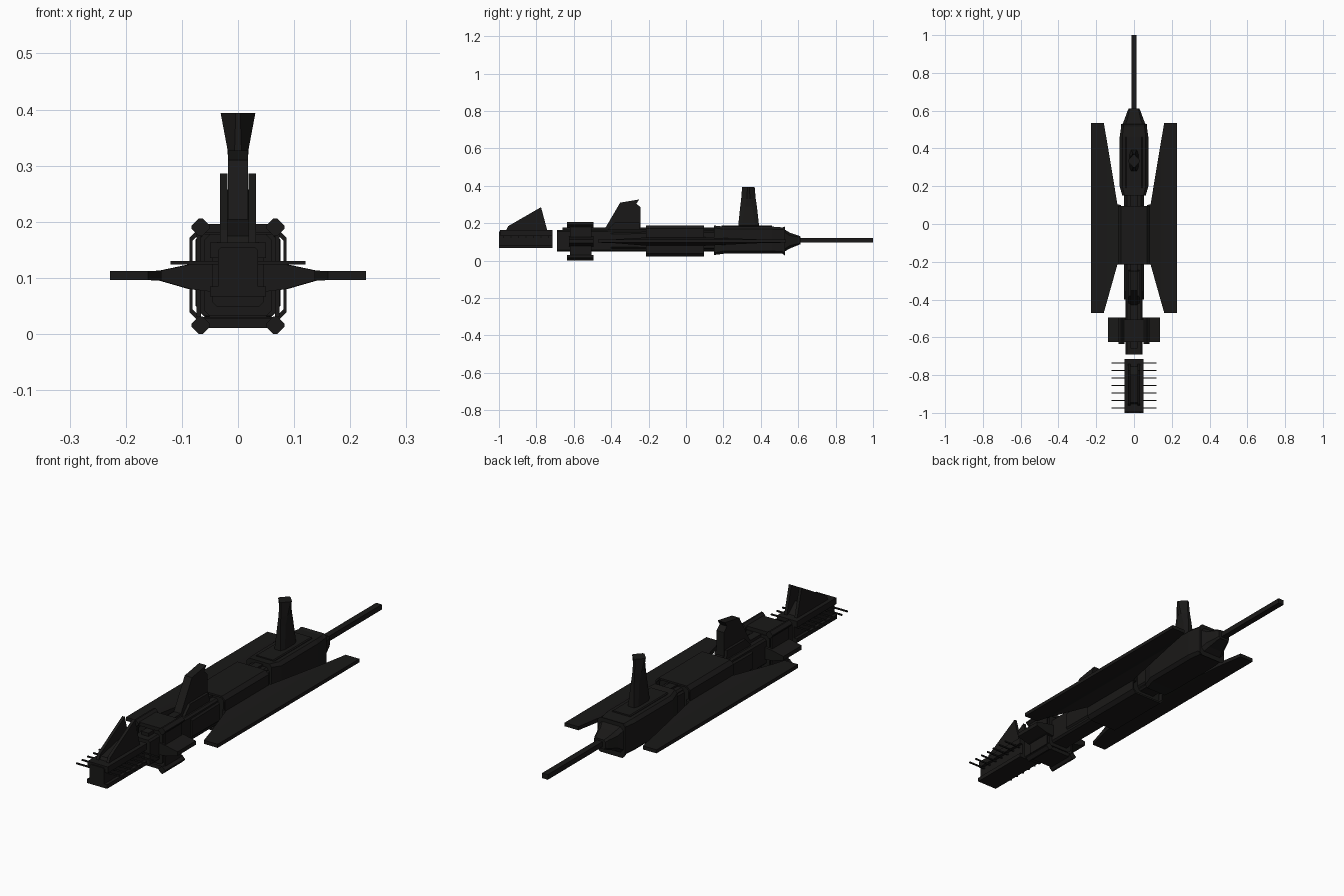
import bpy, bmesh
from mathutils import Vector

if "Cube" in bpy.data.objects:
    bpy.data.objects.remove(bpy.data.objects["Cube"])

mat = bpy.data.materials.new("dark_hull")
mat.diffuse_color = (0.010, 0.0095, 0.009, 1)
mat.use_nodes = True
mat.node_tree.nodes["Principled BSDF"].inputs["Base Color"].default_value = mat.diffuse_color


def finish(name, bm):
    bmesh.ops.remove_doubles(bm, verts=bm.verts, dist=1e-5)
    bmesh.ops.recalc_face_normals(bm, faces=bm.faces)
    me = bpy.data.meshes.new(name)
    bm.to_mesh(me)
    bm.free()
    ob = bpy.data.objects.new(name, me)
    bpy.context.collection.objects.link(ob)
    me.materials.append(mat)
    return ob


def place(axis, p, u, v):
    return {"x": (p, u, v), "y": (u, p, v), "z": (u, v, p)}[axis]


def loft(name, axis, sections):
    """Each section: position, u0, u1, v0, v1, chamfer u, chamfer v."""
    bm = bmesh.new()
    rings = []
    for p, u0, u1, v0, v1, a, b in sections:
        pts = [(u0 + a, v0), (u1 - a, v0), (u1, v0 + b), (u1, v1 - b),
               (u1 - a, v1), (u0 + a, v1), (u0, v1 - b), (u0, v0 + b)]
        if a == 0:
            pts = [(u0, v0), (u1, v0), (u1, v1), (u0, v1)]
        rings.append([bm.verts.new(place(axis, p, u, v)) for u, v in pts])
    n = len(rings[0])
    for r, s in zip(rings, rings[1:]):
        for i in range(n):
            j = (i + 1) % n
            bm.faces.new((r[i], r[j], s[j], s[i]))
    bm.faces.new(rings[0])
    bm.faces.new(rings[-1])
    return finish(name, bm)


def hull(name, secs):
    """Symmetric hull along y: y, half width, z0, z1, chamfer."""
    return loft(name, "y", [(y, -w, w, z0, z1, c, c) for y, w, z0, z1, c in secs])


def box(name, x0, x1, y0, y1, z0, z1):
    return loft(name, "y", [(y, x0, x1, z0, z1, 0, 0) for y in (y0, y1)])


def plate(name, x0, x1, profile):
    """Side profile (y, z) extruded across x."""
    bm = bmesh.new()
    a = [bm.verts.new((x0, y, z)) for y, z in profile]
    b = [bm.verts.new((x1, y, z)) for y, z in profile]
    bm.faces.new(a)
    bm.faces.new(b)
    for i in range(len(a)):
        j = (i + 1) % len(a)
        bm.faces.new((a[i], a[j], b[j], b[i]))
    return finish(name, bm)


def mirror(ob):
    m = ob.modifiers.new("mirror", "MIRROR")
    m.use_axis = (True, False, False)
    return ob


# Central spine running through the ship
hull("spine", [(-0.69, .045, .048, .163, .008), (0.16, .045, .048, .170, .008)])
hull("spine_core", [(-0.40, .052, .065, .150, .008), (0.16, .052, .06, .16, .008)])
box("spine_top_rail", -.018, .018, -.66, .15, .155, .178)

# Mid armour shell: thin octagonal tube around an inner block
bm = bmesh.new()
loops = []
for y in (-.215, .095):
    for w, z0, z1, c in ((.086, .022, .188, .016), (.081, .030, .180, .014)):
        pts = [(-w + c, z0), (w - c, z0), (w, z0 + c), (w, z1 - c),
               (w - c, z1), (-w + c, z1), (-w, z1 - c), (-w, z0 + c)]
        loops.append([bm.verts.new((x, y, z)) for x, z in pts])
for p, q in ((0, 1), (1, 3), (3, 2), (2, 0)):
    for i in range(8):
        j = (i + 1) % 8
        bm.faces.new((loops[p][i], loops[p][j], loops[q][j], loops[q][i]))
finish("mid_armour_shell", bm)
hull("mid_block", [(-.205, .072, .032, .178, .012), (.085, .072, .032, .178, .012)])

# Forward hull, nose cone and long barrel
hull("gun_hull", [(.15, .062, .030, .188, .012), (.20, .076, .037, .182, .014),
                  (.46, .076, .037, .182, .014), (.515, .068, .037, .178, .012),
                  (.53, .068, .027, .182, .012)])
hull("nose_cone", [(.53, .060, .050, .165, .015), (.555, .050, .065, .150, .015),
                   (.60, .034, .083, .135, .008), (.612, .028, .088, .130, .008)])
box("barrel", -.014, .014, .60, 1.0, .098, .121)
hull("gun_hull_deck", [(.19, .045, .175, .188, .004), (.46, .045, .175, .188, .004)])

# Tall tower: broad foot, flaring diamond top
loft("tower", "z", [(.175, -.024, .024, .278, .392, .008, .02),
                    (.29, -.016, .016, .290, .379, .008, .025),
                    (.33, -.019, .019, .295, .373, .013, .03),
                    (.394, -.031, .031, .300, .367, .027, .029)])

# Wings and the smaller stubs on the engine collar
mirror(loft("wing", "x", [(.07, -.21, .10, .078, .127, 0, 0),
                          (.088, -.215, .105, .080, .124, 0, 0),
                          (.14, -.40, .42, .095, .113, 0, 0),
                          (.16, -.47, .535, .096, .112, 0, 0),
                          (.228, -.47, .535, .096, .112, 0, 0)]))
mirror(loft("collar_stub", "x", [(.045, -.625, -.495, .075, .13, 0, 0),
                                 (.085, -.625, -.495, .080, .124, 0, 0),
                                 (.137, -.625, -.495, .095, .113, 0, 0)]))

# Collar: inner block, top and bottom plates, diamond corner rails
hull("collar_block", [(-.62, .060, .032, .178, .01), (-.505, .060, .032, .178, .01)])
for label, z0, z1 in (("top", .180, .196), ("bottom", .011, .028)):
    box("collar_plate_" + label, -.06, .06, -.625, -.505, z0, z1)
for label, z0, z1 in (("top", .175, .206), ("bottom", 0, .031)):
    mirror(loft("collar_rail_" + label, "y",
                [(y, .050, .083, z0, z1, .013, .013) for y in (-.635, -.495)]))
mirror(box("collar_side", .066, .074, -.62, -.505, .03, .18))

# Dorsal fin with notched trailing edge
plate("dorsal_fin", -.018, .018, [(-.44, .16), (-.352, .31), (-.25, .327), (-.265, .305),
                                  (-.243, .285), (-.243, .16)])
plate("dorsal_fin_base", -.03, .03, [(-.425, .16), (-.38, .205), (-.25, .205), (-.243, .16)])

# Detached sensor section with twin fins and side antennas
hull("sensor_body", [(-1.0, .036, .068, .155, .006), (-.715, .036, .068, .155, .006)])
box("sensor_floor", -.05, .05, -1.0, -.715, .067, .085)
box("sensor_deck", -.05, .05, -.995, -.715, .135, .163)
mirror(plate("sensor_fin", .019, .032, [(-.965, .155), (-.95, .185), (-.775, .286),
                                        (-.74, .155)]))
plate("sensor_fin_core", -.02, .02, [(-.96, .155), (-.945, .175), (-.80, .205), (-.745, .155)])
for i in range(7):
    y = -.975 + i * .04
    box("antenna_%d" % (i + 1), -.12, .12, y - .003, y + .003, .124, .130)
